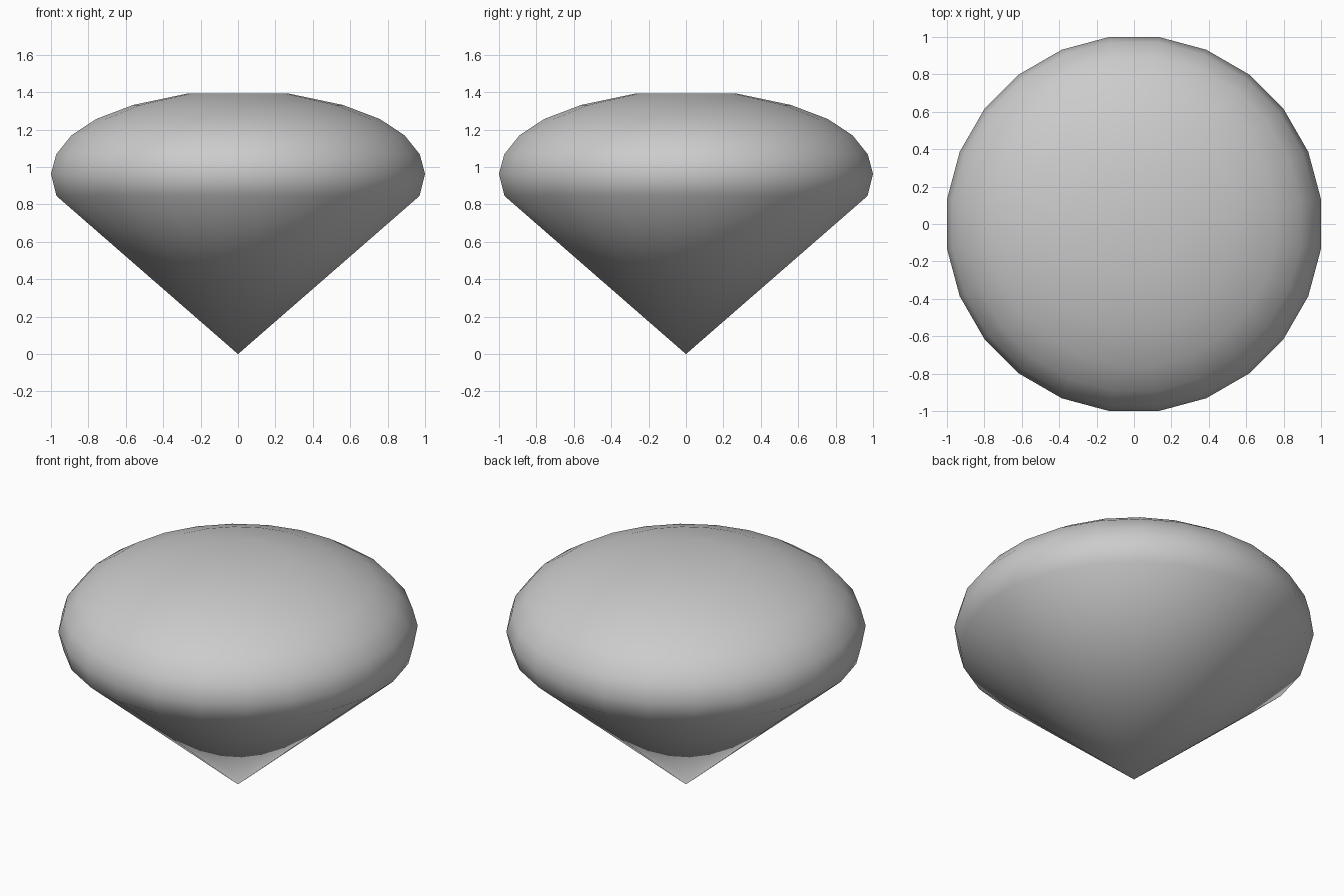
import bpy, bmesh, math

if "Cube" in bpy.data.objects:
    bpy.data.objects.remove(bpy.data.objects["Cube"])

SIDES = 24
# (half width across flats, height) from lower rim up to the flat top
PROFILE = [(0.97, 0.845), (1.0, 0.963), (0.972, 1.068), (0.89, 1.17),
           (0.758, 1.257), (0.56, 1.332), (0.275, 1.392)]

bm = bmesh.new()


def ring(half_width, z):
    r = half_width / math.cos(math.pi / SIDES)
    angles = [2 * math.pi * (i + 0.5) / SIDES for i in range(SIDES)]
    return [bm.verts.new((r * math.cos(a), r * math.sin(a), z)) for a in angles]


rings = [ring(*p) for p in PROFILE]
tip = bm.verts.new((0, 0, 0))

# pointed cone below, rounded bands above, flat cap on top
for i in range(SIDES):
    j = (i + 1) % SIDES
    bm.faces.new((tip, rings[0][j], rings[0][i]))
    for low, high in zip(rings, rings[1:]):
        bm.faces.new((low[i], low[j], high[j], high[i]))
bm.faces.new(rings[-1])

for f in bm.faces:
    f.smooth = True
bmesh.ops.recalc_face_normals(bm, faces=bm.faces)

mesh = bpy.data.meshes.new("domed_cone")
bm.to_mesh(mesh)
bm.free()
bpy.context.collection.objects.link(bpy.data.objects.new("domed_cone", mesh))
